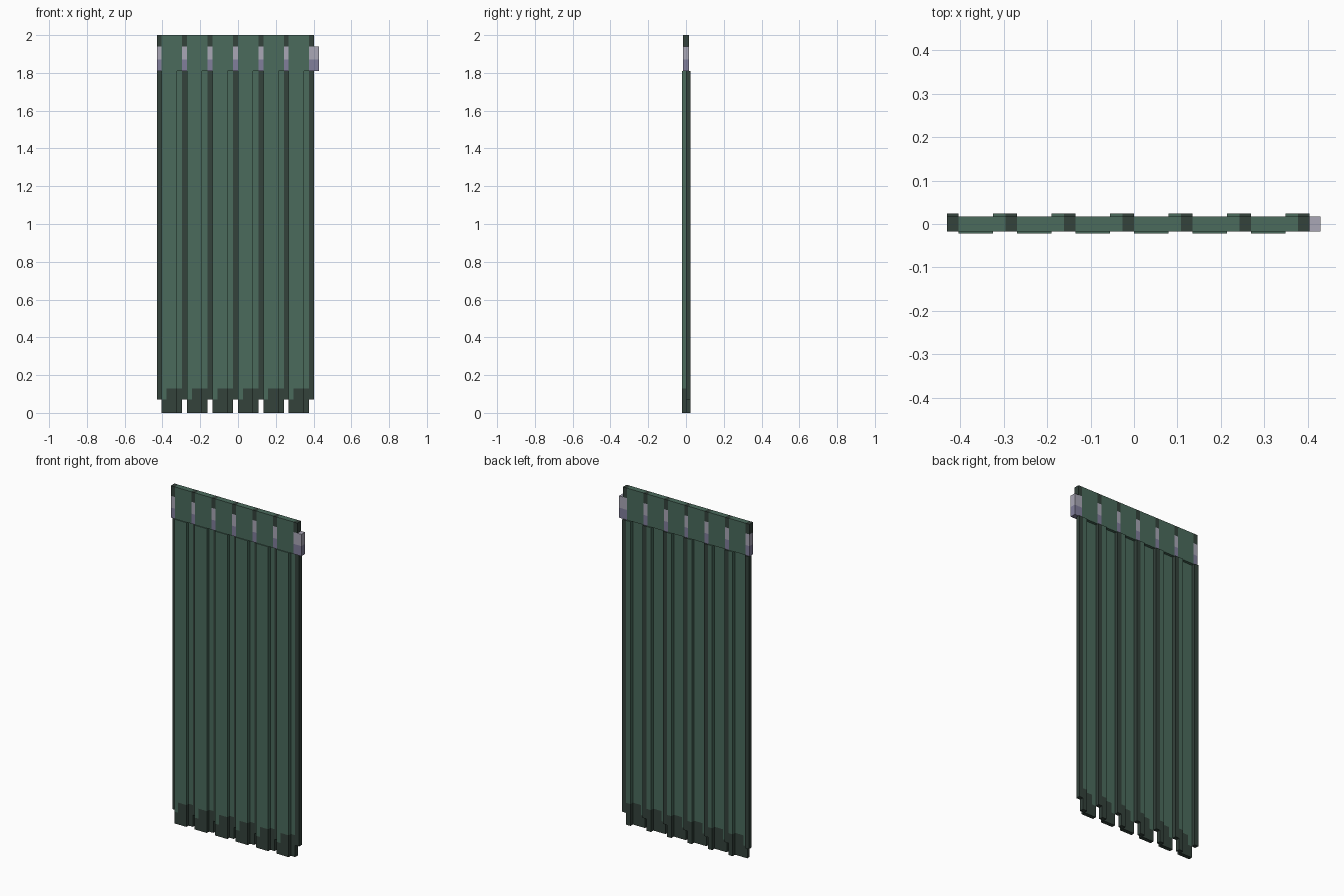
import bpy, bmesh

if "Cube" in bpy.data.objects:
    bpy.data.objects.remove(bpy.data.objects["Cube"])


def material(name, rgb):
    m = bpy.data.materials.new(name)
    m.diffuse_color = (*rgb, 1)
    m.use_nodes = True
    m.node_tree.nodes["Principled BSDF"].inputs["Base Color"].default_value = m.diffuse_color
    return m


GREEN = material("green", (0.069, 0.147, 0.107))
DARK = material("dark green", (0.034, 0.054, 0.044))
GREY = material("light grey", (0.40, 0.39, 0.47))
LILAC = material("lilac grey", (0.22, 0.21, 0.33))


def prism(name, outline, z0, z1, mat):
    """Extrude a plan outline from z0 to z1."""
    bm = bmesh.new()
    face = bm.faces.new([bm.verts.new((x, y, z0)) for x, y in outline])
    up = bmesh.ops.extrude_face_region(bm, geom=[face])["geom"]
    for v in up:
        if isinstance(v, bmesh.types.BMVert):
            v.co.z = z1
    bmesh.ops.recalc_face_normals(bm, faces=bm.faces)
    mesh = bpy.data.meshes.new(name)
    bm.to_mesh(mesh)
    bm.free()
    mesh.materials.append(mat)
    ob = bpy.data.objects.new(name, mesh)
    bpy.context.collection.objects.link(ob)
    return ob


def box(name, x0, x1, y0, y1, z0, z1, mat):
    return prism(name, [(x0, y0), (x1, y0), (x1, y1), (x0, y1)], z0, z1, mat)


PITCH, START = 0.1345, -0.43
FRONT, BACK, MID, HEAD = -0.022, 0.024, 0.001, 0.017
RAIL, BEAM, SPLIT, FOOT, TIP = 1.81, 1.94, 1.87, 0.13, 0.07


def stepped(x0, x1, x2):
    """Plan outline: front plate from x0 to x1, back rib from x1 to x2."""
    return [(x0, FRONT), (x1, FRONT), (x1, MID - 0.002), (x2, MID - 0.002),
            (x2, BACK), (x1, BACK), (x1, MID), (x0, MID)]


for i in range(7):
    a = START + i * PITCH
    # recessed dark joint strip, header joint and connector
    end = a + (0.052 if i == 6 else 0.026)
    box("joint_strip", a, a + 0.026, MID - 0.002, BACK, TIP, RAIL, DARK)
    box("header_joint", a, a + 0.026, -HEAD, HEAD, BEAM, 2.0, DARK)
    box("connector_upper", a, end, -HEAD, HEAD, SPLIT, BEAM, GREY)
    box("connector_lower", a, end, -HEAD, HEAD, RAIL, SPLIT, LILAC)
    if i == 6:
        break
    s, w, e = a + 0.026, a + 0.106, a + PITCH
    # header panel
    box("header_panel", s, e, -HEAD, HEAD, RAIL, 2.0, GREEN)
    # stepped sheet with a lower edge strip
    prism("sheet", stepped(s, w, e), FOOT, RAIL, GREEN)
    box("sheet_edge", s, s + 0.026, FRONT, MID, TIP, FOOT, GREEN)
    # dark foot, narrower above than below
    prism("foot_upper", stepped(s + 0.026, w, e), TIP, FOOT, DARK)
    prism("foot_tip", stepped(s, w, e), 0, TIP, DARK)
